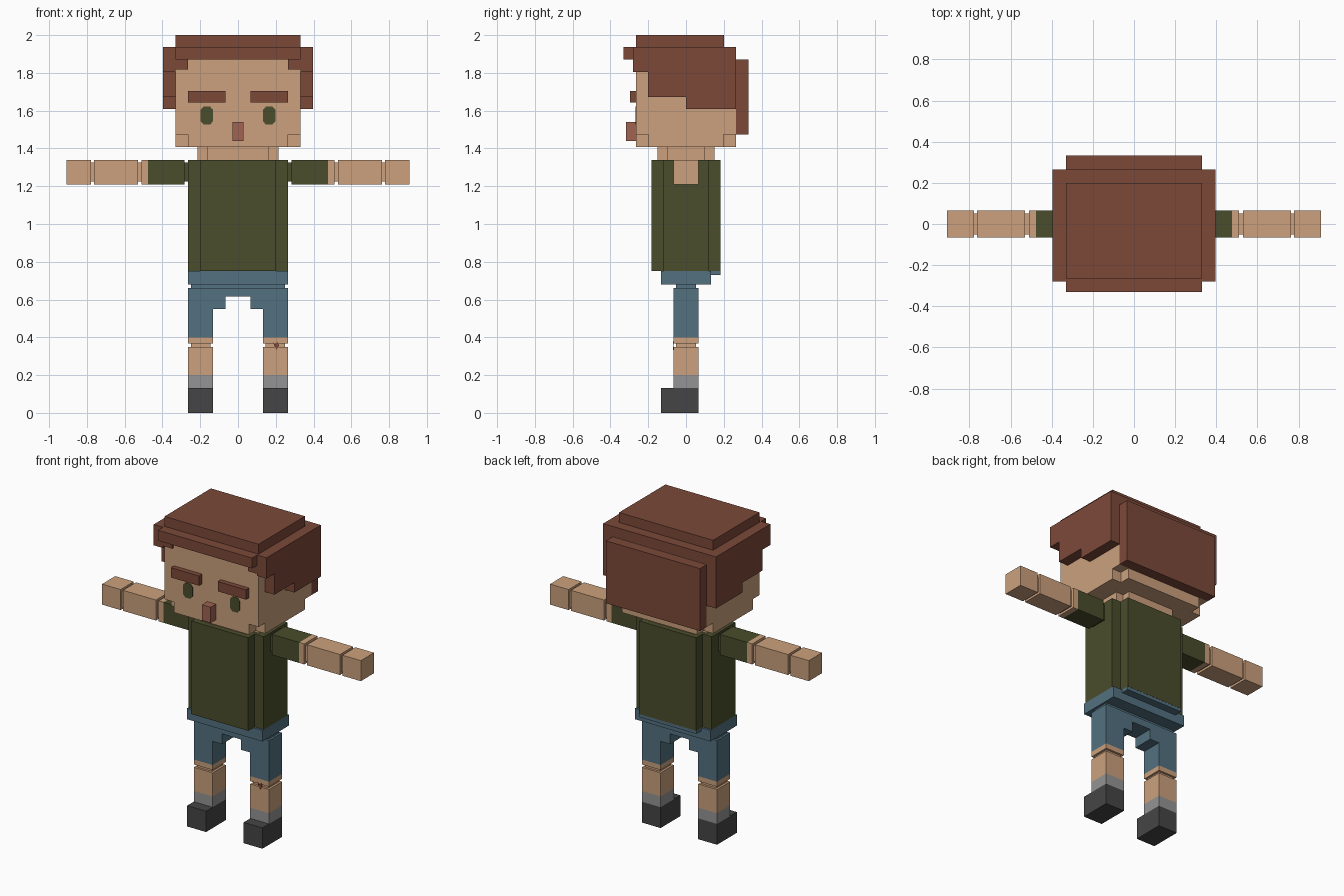
import bpy, bmesh
from mathutils import Vector

if "Cube" in bpy.data.objects:
    bpy.data.objects.remove(bpy.data.objects["Cube"])


def material(name, rgb):
    m = bpy.data.materials.new(name)
    lin = [((c / 255 + 0.055) / 1.055) ** 2.4 for c in rgb]
    m.diffuse_color = (*lin, 1)
    m.use_nodes = True
    m.node_tree.nodes["Principled BSDF"].inputs["Base Color"].default_value = m.diffuse_color
    return m


SKIN = material("skin", (204, 161, 125))
HAIR = material("brown hair", (124, 73, 57))
GREEN = material("olive green", (74, 77, 43))
BLUE = material("denim blue", (83, 113, 128))
GREY = material("sock grey", (148, 148, 148))
DARK = material("shoe dark grey", (69, 69, 69))
NOSE = material("nose red brown", (160, 99, 81))
SCRAPE = material("scrape red", (146, 72, 58))


def prism(name, pts, lo, hi, axis, mat):
    """Extrude a closed outline along an axis, from lo to hi."""
    place = {"x": lambda a, b, t: (t, a, b),
             "y": lambda a, b, t: (a, t, b),
             "z": lambda a, b, t: (a, b, t)}[axis]
    bm = bmesh.new()
    face = bm.faces.new([bm.verts.new(place(a, b, lo)) for a, b in pts])
    ext = bmesh.ops.extrude_face_region(bm, geom=[face], use_keep_orig=True)
    shift = Vector(place(0, 0, hi - lo))
    for v in ext["geom"]:
        if isinstance(v, bmesh.types.BMVert):
            v.co += shift
    bmesh.ops.recalc_face_normals(bm, faces=bm.faces)
    me = bpy.data.meshes.new(name)
    bm.to_mesh(me)
    bm.free()
    me.materials.append(mat)
    ob = bpy.data.objects.new(name, me)
    bpy.context.collection.objects.link(ob)
    return ob


def box(name, x, y, z, mat):
    pts = [(x[0], y[0]), (x[1], y[0]), (x[1], y[1]), (x[0], y[1])]
    return prism(name, pts, z[0], z[1], "z", mat)


def notched(name, X, Y, n, z, mat):
    """Upright block whose four vertical corners are notched by n."""
    a, b = X - n, Y - n
    pts = [(X, -b), (X, b), (a, b), (a, Y), (-a, Y), (-a, b),
           (-X, b), (-X, -b), (-a, -b), (-a, -Y), (a, -Y), (a, -b)]
    return prism(name, pts, z[0], z[1], "z", mat)


def span(s, a, b):
    return tuple(sorted((s * a, s * b)))


W = (-0.066, 0.066)       # limb depth
J = (-0.052, 0.052)       # joint depth

# Head, neck and shirt
box("head", (-0.33, 0.33), (-0.265, 0.265), (1.475, 1.872), SKIN)
notched("jaw", 0.33, 0.265, 0.066, (1.408, 1.475), SKIN)
notched("neck", 0.215, 0.15, 0.052, (1.34, 1.408), SKIN)
notched("shirt", 0.264, 0.183, 0.052 + 0.012, (0.75, 1.34), GREEN)
box("nose", (-0.03, 0.03), (-0.317, -0.265), (1.44, 1.54), NOSE)

# Hair
box("hair_top", (-0.33, 0.33), (-0.265, 0.2), (1.937, 2.0), HAIR)
box("hair_crown", (-0.396, 0.396), (-0.28, 0.265), (1.871, 1.937), HAIR)
box("hair_fringe", (-0.33, 0.33), (-0.33, -0.28), (1.871, 1.937), HAIR)
box("hair_back", (-0.33, 0.33), (0.265, 0.332), (1.475, 1.871), HAIR)
side_hair = [(-0.28, 1.871), (-0.28, 1.805), (-0.2, 1.805), (-0.2, 1.673),
             (0, 1.673), (0, 1.61), (0.265, 1.61), (0.265, 1.871)]

# Waist and trousers
box("waistband", (-0.264, 0.264), (-0.132, 0.132), (0.68, 0.75), BLUE)
box("waistband_back", (-0.2, 0.2), (0.132, 0.182), (0.73, 0.75), BLUE)
box("hip_joint", (-0.25, 0.25), J, (0.66, 0.68), BLUE)
half = [(0.264, 0.66), (0.264, 0.4), (0.132, 0.4), (0.132, 0.55),
        (0.066, 0.55), (0.066, 0.615)]
outline = half + [(-a, b) for a, b in reversed(half)]
prism("trousers", outline, W[0], W[1], "y", BLUE)

for s, side in ((1, "left"), (-1, "right")):
    # Hair sides and front locks
    prism(side + "_hair_side", side_hair, *span(s, 0.33, 0.396), "x", HAIR)
    box(side + "_hair_lock", span(s, 0.266, 0.33), (-0.28, -0.265),
        (1.818, 1.871), HAIR)

    # Brow and eye
    box(side + "_brow", span(s, 0.066, 0.264), (-0.297, -0.265),
        (1.643, 1.705), HAIR)
    eye = [(-.033, -.03), (-.018, -.047), (.018, -.047), (.033, -.03),
           (.033, .03), (.018, .047), (-.018, .047), (-.033, .03)]
    prism(side + "_eye", [(a + s * 0.165, b + 1.574) for a, b in eye],
          -0.268, -0.265, "y", GREEN)

    # Arm
    AZ, AJ = (1.21, 1.34), (1.224, 1.326)
    for part, x0, x1, y, z, mat in (
            ("shoulder_joint", 0.25, 0.284, J, AJ, GREEN),
            ("sleeve", 0.284, 0.476, W, AZ, GREEN),
            ("upper_arm", 0.476, 0.511, W, AZ, SKIN),
            ("elbow", 0.511, 0.53, J, AJ, SKIN),
            ("forearm", 0.53, 0.762, W, AZ, SKIN),
            ("wrist", 0.762, 0.778, J, AJ, SKIN),
            ("hand", 0.778, 0.908, W, AZ, SKIN)):
        box(f"{side}_{part}", span(s, x0, x1), y, z, mat)

    # Leg
    LX, KX = span(s, 0.132, 0.264), span(s, 0.146, 0.25)
    for part, x, y, z, mat in (
            ("thigh", LX, W, (0.368, 0.4), SKIN),
            ("knee", KX, J, (0.35, 0.368), SKIN),
            ("shin", LX, W, (0.2, 0.35), SKIN),
            ("sock", LX, W, (0.132, 0.2), GREY),
            ("shoe", LX, (-0.132, 0.066), (0, 0.132), DARK)):
        box(f"{side}_{part}", x, y, z, mat)

# Scraped knee
prism("knee_scrape", [(0.185, 0.375), (0.2, 0.365), (0.21, 0.378),
                      (0.217, 0.355), (0.203, 0.333), (0.195, 0.35)],
      -0.07, -0.066, "y", SCRAPE)
